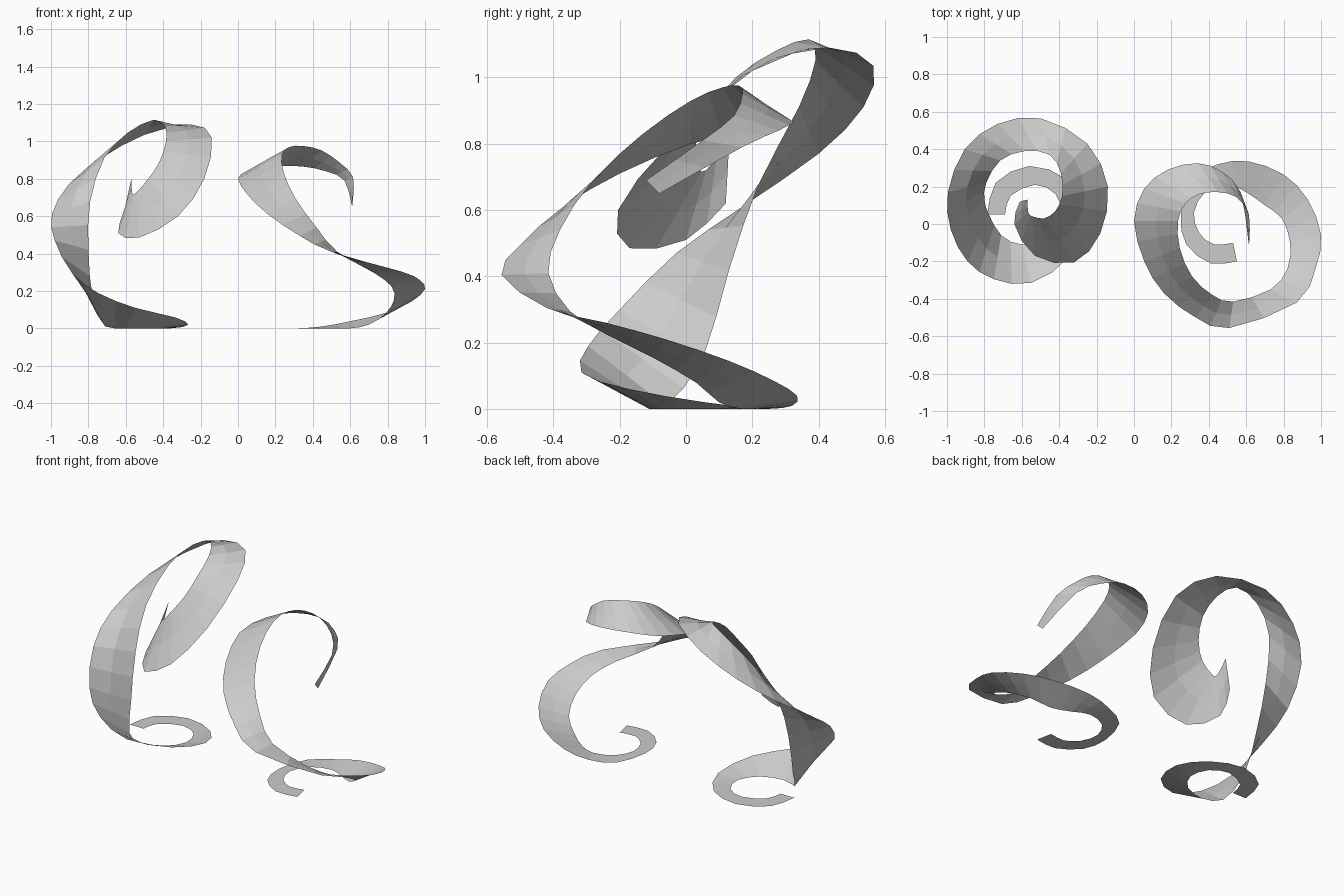
import bpy, bmesh
from mathutils import Vector

STEPS = 2  # facets between neighbouring stations


def spline(pts):
    """Catmull-Rom curve through the points."""
    p = [Vector(q) for q in pts]
    p = [2 * p[0] - p[1]] + p + [2 * p[-1] - p[-2]]
    out = []
    for i in range(1, len(p) - 2):
        a, b, c, d = p[i - 1:i + 3]
        for k in range(STEPS):
            t = k / STEPS
            out.append(0.5 * (2 * b + (c - a) * t + (2 * a - 5 * b + 4 * c - d) * t * t
                              + (3 * b - a - 3 * c + d) * t ** 3))
    out.append(p[-2])
    for v in out:
        v.z = max(v.z, 0)
    return out


def ribbon(name, stations):
    """Loft a flat-faceted strip between an inner and an outer edge curve."""
    bm = bmesh.new()
    inner = spline([s[:3] for s in stations])
    outer = spline([s[3:] for s in stations])
    rows = [[bm.verts.new(a.lerp(b, t)) for t in (0, 0.5, 1)] for a, b in zip(inner, outer)]
    for r, s in zip(rows, rows[1:]):
        for j in range(2):
            bm.faces.new((r[j], r[j + 1], s[j + 1], s[j]))
    me = bpy.data.meshes.new(name)
    bm.to_mesh(me)
    bm.free()
    bpy.context.collection.objects.link(bpy.data.objects.new(name, me))


# Right curl: inner edge xyz, outer edge xyz, from floor to tip
ribbon("right_ribbon", [
    (.53, -.10, 0, .55, -.20, 0),
    (.43, -.11, 0, .41, -.21, 0),
    (.35, -.05, 0, .28, -.11, 0),
    (.32, .06, 0, .25, .05, 0),
    (.38, .17, 0, .31, .24, 0),
    (.50, .21, 0, .45, .32, .01),
    (.60, .17, 0, .61, .335, .04),
    (.70, .10, .02, .80, .265, .085),
    (.79, .03, .08, .93, .13, .145),
    (.835, -.10, .155, 1.0, -.06, .21),
    (.82, -.24, .225, .97, -.24, .26),
    (.73, -.35, .295, .87, -.42, .305),
    (.53, -.415, .41, .51, -.556, .405),
    (.42, -.38, .54, .33, -.50, .495),
    (.31, -.28, .69, .16, -.37, .61),
    (.245, -.13, .83, .055, -.20, .71),
    (.235, .015, .93, 0, .015, .80),
    (.275, .11, .97, .055, .19, .84),
    (.35, .16, .975, .18, .29, .866),
    (.45, .17, .95, .34, .325, .866),
    (.545, .145, .885, .47, .28, .84),
    (.615, .05, .81, .57, .17, .79),
    (.615, -.12, .69, .61, -.08, .65),
])

# Left curl: same layout, taller with a wide drooping end
ribbon("left_ribbon", [
    (-.69, .05, 0, -.785, .05, 0),
    (-.66, .15, 0, -.74, .22, 0),
    (-.53, .21, 0, -.56, .31, 0),
    (-.42, .16, 0, -.36, .24, 0),
    (-.385, .04, 0, -.265, .06, .02),
    (-.46, -.07, 0, -.34, -.17, .06),
    (-.60, -.11, 0, -.55, -.315, .11),
    (-.71, -.06, .01, -.75, -.295, .19),
    (-.775, .05, .15, -.89, -.20, .30),
    (-.80, .13, .42, -.98, -.03, .47),
    (-.79, .22, .68, -.995, .17, .61),
    (-.715, .34, .91, -.905, .40, .77),
    (-.585, .39, 1.05, -.73, .535, .91),
    (-.45, .37, 1.115, -.50, .565, 1.035),
    (-.39, .27, 1.08, -.25, .43, 1.09),
    (-.385, .15, 1.0, -.14, .20, 1.02),
    (-.42, .07, .89, -.18, -.05, .80),
    (-.48, .03, .80, -.32, -.205, .60),
    (-.54, .04, .73, -.53, -.17, .485),
    (-.565, .06, .72, -.64, 0, .51),
    (-.57, .13, .80, -.61, .12, .62),
])
